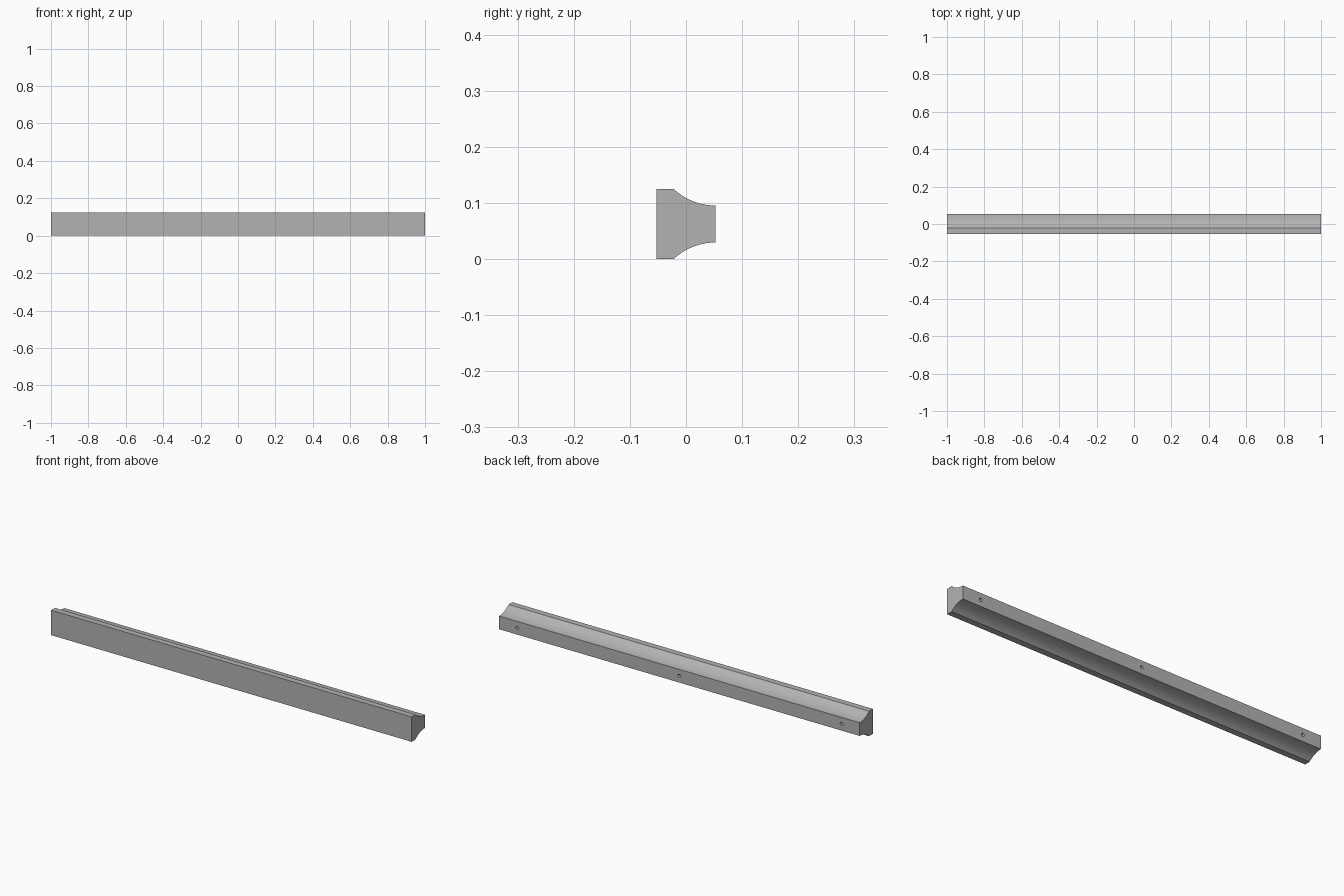
import bpy, bmesh, math
from mathutils import Matrix

cube = bpy.data.objects.get("Cube")
if cube:
    bpy.data.objects.remove(cube, do_unlink=True)

HALF_LEN, HALF_DEPTH, HEIGHT = 1.0, 0.0525, 0.125
LIP_Y, NECK_Z = -0.022, 0.0955        # where each cove starts, and where it ends at the back
HOLE_R, HOLE_DEPTH = 0.008, 0.05
STEPS = 16

grey = bpy.data.materials.new("grey")
grey.use_nodes = True
colour = (0.45, 0.45, 0.45, 1)
grey.diffuse_color = colour
grey.node_tree.nodes["Principled BSDF"].inputs["Base Color"].default_value = colour


def add_object(name, bm):
    mesh = bpy.data.meshes.new(name)
    bmesh.ops.recalc_face_normals(bm, faces=bm.faces)
    bm.to_mesh(mesh)
    bm.free()
    mesh.materials.append(grey)
    obj = bpy.data.objects.new(name, mesh)
    bpy.context.collection.objects.link(obj)
    return obj


# Cove: an arc that runs level where it meets the back face
run, rise = HALF_DEPTH - LIP_Y, HEIGHT - NECK_Z
radius = (run ** 2 + rise ** 2) / (2 * rise)
sweep = math.asin(run / radius)
cove = []
for i in range(STEPS + 1):
    a = sweep * (1 - i / STEPS)
    cove.append((HALF_DEPTH - radius * math.sin(a),
                 NECK_Z + radius * (1 - math.cos(a))))

# Rail profile: flat front, upper cove, flat back, mirrored lower cove
profile = [(-HALF_DEPTH, 0), (-HALF_DEPTH, HEIGHT)] + cove
profile += [(y, HEIGHT - z) for y, z in reversed(cove)]

# Rail: profile extruded along its length
bm = bmesh.new()
end = bm.faces.new([bm.verts.new((-HALF_LEN, y, z)) for y, z in profile])
extruded = bmesh.ops.extrude_face_region(bm, geom=[end], use_keep_orig=True)
moved = [v for v in extruded["geom"] if isinstance(v, bmesh.types.BMVert)]
bmesh.ops.translate(bm, verts=moved, vec=(2 * HALF_LEN, 0, 0))
rail = add_object("moulded_rail", bm)

# Screw holes: three blind bores in the back face
bm = bmesh.new()
for x in (-0.9, 0, 0.9):
    place = Matrix.Translation((x, HALF_DEPTH, HEIGHT / 2)) @ Matrix.Rotation(math.pi / 2, 4, "X")
    bmesh.ops.create_cone(bm, cap_ends=True, segments=24, radius1=HOLE_R,
                          radius2=HOLE_R, depth=2 * HOLE_DEPTH, matrix=place)
cutter = add_object("screw_hole_cutter", bm)
cutter.hide_render = True
cutter.hide_viewport = True

bore = rail.modifiers.new("screw_holes", "BOOLEAN")
bore.operation = "DIFFERENCE"
bore.solver = "EXACT"
bore.object = cutter

# Apply the bores, then smooth the coves and keep the edges sharp
bpy.context.view_layer.update()
bored = bpy.data.meshes.new_from_object(rail.evaluated_get(bpy.context.evaluated_depsgraph_get()))
rail.modifiers.clear()
rail.data = bored
bpy.data.objects.remove(cutter, do_unlink=True)
for obj in bpy.context.selected_objects:
    obj.select_set(False)
rail.select_set(True)
bpy.context.view_layer.objects.active = rail
bpy.ops.object.shade_smooth_by_angle(angle=math.radians(25))
